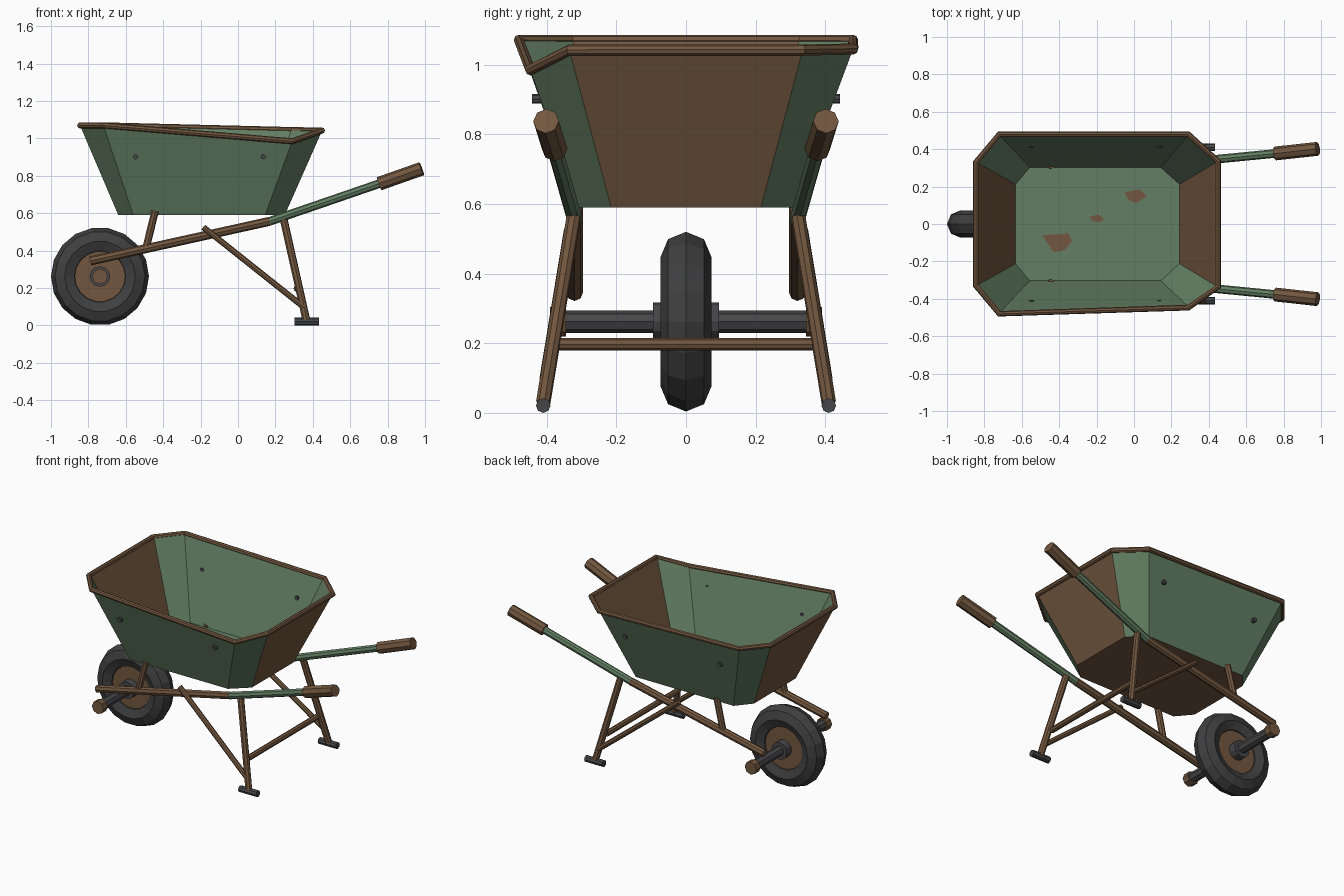
import bpy, bmesh
from math import pi
from mathutils import Vector

cube = bpy.data.objects.get("Cube")
if cube:
    bpy.data.objects.remove(cube, do_unlink=True)


def material(name, r, g, b):
    m = bpy.data.materials.new(name)
    m.use_nodes = True
    m.diffuse_color = (r, g, b, 1)
    m.node_tree.nodes["Principled BSDF"].inputs["Base Color"].default_value = (r, g, b, 1)
    return m


GREEN = material("faded_green_paint", 0.125, 0.21, 0.125)
RUST = material("rust_brown", 0.17, 0.095, 0.05)
RUBBER = material("dark_rubber", 0.05, 0.05, 0.052)
STEEL = material("dark_steel", 0.062, 0.062, 0.066)


def add_mesh(name, bm, *mats):
    bmesh.ops.recalc_face_normals(bm, faces=bm.faces)
    me = bpy.data.meshes.new(name)
    bm.to_mesh(me)
    bm.free()
    for m in mats:
        me.materials.append(m)
    ob = bpy.data.objects.new(name, me)
    bpy.context.scene.collection.objects.link(ob)
    return ob


def tube(name, a, b, radius, mat, sides=8):
    """Straight faceted bar between two points."""
    a, b = Vector(a), Vector(b)
    bm = bmesh.new()
    bmesh.ops.create_cone(bm, cap_ends=True, segments=sides, radius1=radius,
                          radius2=radius, depth=(b - a).length)
    rot = (b - a).to_track_quat('Z', 'Y').to_matrix()
    bmesh.ops.rotate(bm, verts=bm.verts, matrix=rot)
    bmesh.ops.translate(bm, verts=bm.verts, vec=(a + b) / 2)
    return add_mesh(name, bm, mat)


def octagon(x_end0, x_cut0, x_cut1, x_end1, y_end0, y_cut, y_end1):
    """Rectangle outline with cut corners, as (x, y) points."""
    half = [(x_end0, y_end0), (x_cut0, y_cut), (x_cut1, y_cut), (x_end1, y_end1)]
    return half + [(x, -y) for x, y in reversed(half)]


# Tray: tapered tub with cut corners and one dented top corner
FLOOR_Z, SHEET = 0.59, 0.012
base = [Vector((x, y, FLOOR_Z)) for x, y in octagon(-.64, -.56, .145, .25, .215, .31, .215)]
heights = [1.07, 1.07, 1.045, 1.042, 1.042, 0.985, 1.07, 1.07]
top = [Vector((x, y, z)) for (x, y), z in
       zip(octagon(-.845, -.72, .29, .45, .33, .48, .335), heights)]
top[5].y = -.447

bm = bmesh.new()
lower = [bm.verts.new(p) for p in base]
upper = [bm.verts.new(p) for p in top]
bm.faces.new(lower).material_index = 2
for i in range(8):
    j = (i + 1) % 8
    f = bm.faces.new((lower[i], lower[j], upper[j], upper[i]))
    f.material_index = 1 if i in (3, 7) else 0
tray = add_mesh("tray", bm, GREEN, RUST, RUST, GREEN, RUST, GREEN)
# An open tub may be oriented either way, so make the floor face down
if tray.data.polygons[0].normal.z > 0:
    tray.data.flip_normals()
solid = tray.modifiers.new("sheet_thickness", 'SOLIDIFY')
solid.thickness = SHEET
solid.offset = -1
solid.material_offset = 3

# Rolled rim around the tray's edge
cu = bpy.data.curves.new("tray_rim", 'CURVE')
cu.dimensions = '3D'
cu.bevel_depth = 0.016
cu.bevel_resolution = 2
sp = cu.splines.new('POLY')
sp.points.add(7)
for p, co in zip(sp.points, top):
    p.co = (*co, 1)
sp.use_cyclic_u = True
sp.use_smooth = False
cu.materials.append(RUST)
rim = bpy.data.objects.new("tray_rim", cu)
bpy.context.scene.collection.objects.link(rim)

# Rust patches on the tray floor
patches = [
    [(-.49, -.06), (-.35, -.05), (-.33, -.09), (-.37, -.14), (-.43, -.15)],
    [(-.24, .04), (-.19, .05), (-.16, .03), (-.18, .01), (-.22, .015)],
    [(-.05, .17), (.03, .185), (.07, .15), (.01, .11), (-.03, .13)],
]
for n, pts in enumerate(patches):
    bm = bmesh.new()
    face = bm.faces.new([bm.verts.new((x, y, FLOOR_Z + SHEET - .001)) for x, y in pts])
    ext = bmesh.ops.extrude_face_region(bm, geom=[face])
    bmesh.ops.translate(bm, vec=(0, 0, .004),
                        verts=[v for v in ext["geom"] if isinstance(v, bmesh.types.BMVert)])
    add_mesh(f"rust_patch_{n + 1}", bm, RUST)

# Wheel: tyre, disc, hub and axle
AXLE_X, AXLE_Z = -0.738, 0.262


def on_axle(y):
    return (AXLE_X, y, AXLE_Z)


bpy.ops.mesh.primitive_torus_add(location=on_axle(0), rotation=(pi / 2, 0, 0),
                                 major_segments=18, minor_segments=8,
                                 major_radius=.189, minor_radius=.073)
tyre = bpy.context.object
tyre.name = "tyre"
tyre.data.materials.append(RUBBER)
for p in tyre.data.polygons:
    p.use_smooth = False
tube("wheel_disc", on_axle(-.045), on_axle(.045), .138, RUST, 18)
tube("hub", on_axle(-.095), on_axle(.095), .055, STEEL, 12)
tube("axle", on_axle(-.36), on_axle(.36), .032, STEEL, 8)

# Frame, mirrored on both sides
for side, s in (("front", -1), ("back", 1)):
    bend = (.17, s * .32, .557)
    grip_start, grip_end = (.755, s * .377, .758), (.982, s * .402, .838)
    tube(f"{side}_axle_nut", on_axle(s * .345), on_axle(s * .39), .042, RUST, 8)
    tube(f"{side}_rail", (-.79, s * .32, .345), bend, .024, RUST)
    tube(f"{side}_handle", bend, grip_start, .023, GREEN)
    tube(f"{side}_grip", grip_start, grip_end, .037, RUST)
    tube(f"{side}_leg", (.245, s * .322, .565), (.365, s * .41, .03), .021, RUST)
    tube(f"{side}_foot", (.302, s * .41, .021), (.432, s * .41, .021), .021, STEEL)
    tube(f"{side}_brace", (-.185, s * .335, .525), (.35, s * .405, .1), .016, RUST)
    tube(f"{side}_tray_strut", (-.49, s * .32, .42), (-.443, s * .315, .612), .02, RUST)
    for end, x in (("nose", -.548), ("rear", .135)):
        tube(f"{side}_{end}_bolt", (x, s * .408, .902), (x, s * .442, .902), .014, STEEL)

# Bar joining the legs
tube("leg_crossbar", (.315, -.37, .197), (.315, .37, .197), .018, RUST)
